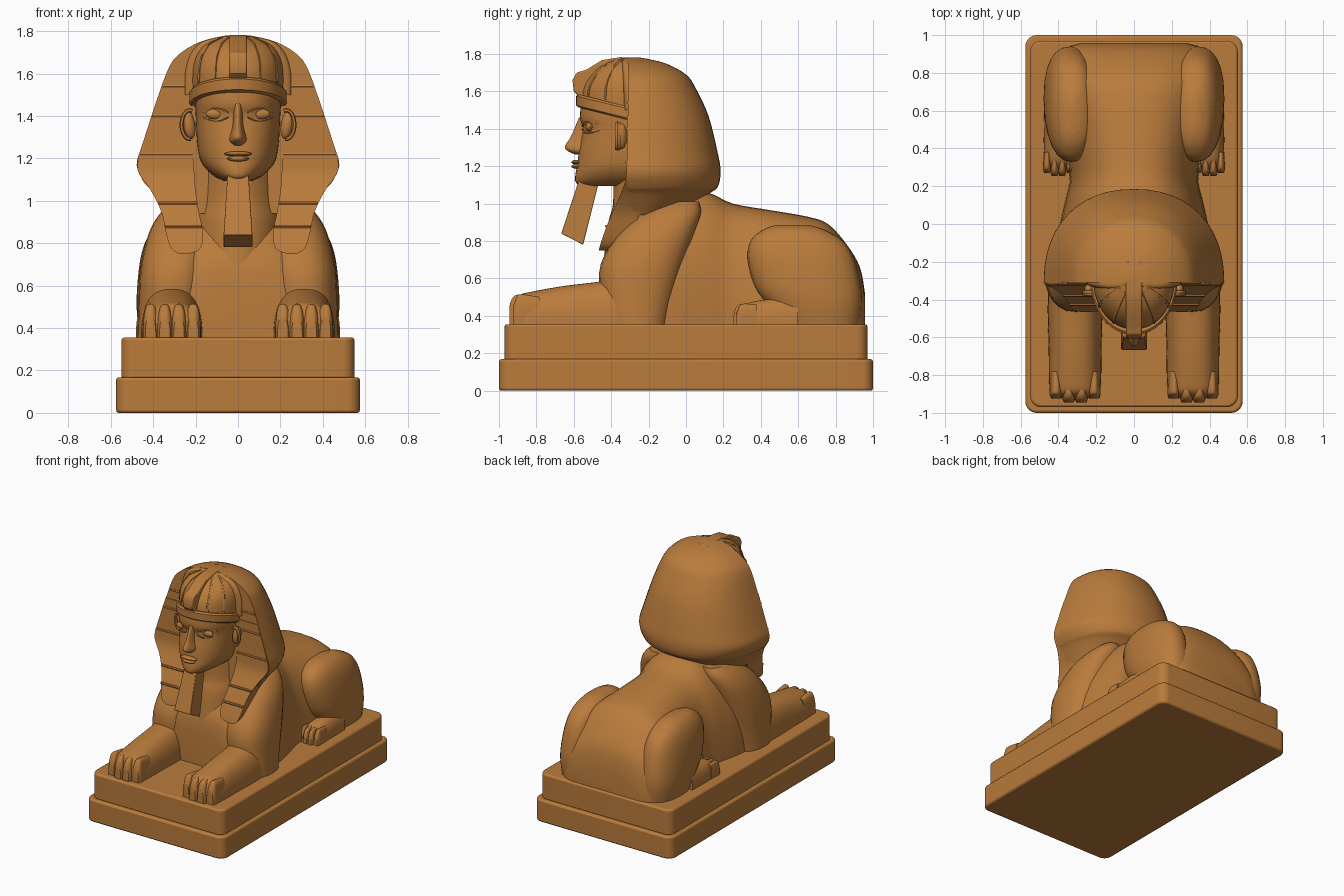
import bpy, bmesh, math
from mathutils import Matrix

stone = bpy.data.materials.new("warm_stone")
stone.diffuse_color = (0.49, 0.2, 0.045, 1)


def finish(name, bm, mirror=False, bevel=0):
    bmesh.ops.recalc_face_normals(bm, faces=bm.faces)
    me = bpy.data.meshes.new(name)
    bm.to_mesh(me)
    bm.free()
    me.materials.append(stone)
    ob = bpy.data.objects.new(name, me)
    bpy.context.collection.objects.link(ob)
    bpy.ops.object.select_all(action='DESELECT')
    ob.select_set(True)
    bpy.context.view_layer.objects.active = ob
    bpy.ops.object.shade_smooth_by_angle(angle=math.radians(38))
    if mirror:
        ob.modifiers.new("mirror", 'MIRROR')
    if bevel:
        m = ob.modifiers.new("bevel", 'BEVEL')
        m.width, m.segments, m.angle_limit = bevel, 2, math.radians(40)
    return ob


def smooth(st, n=4):
    """Catmull-Rom through station tuples."""
    out = []
    for i in range(len(st) - 1):
        p = [st[max(i - 1, 0)], st[i], st[i + 1], st[min(i + 2, len(st) - 1)]]
        for k in range(n):
            t = k / n
            out.append(tuple(0.5 * (2 * b + (c - a) * t + (2 * a - 5 * b + 4 * c - d) * t * t
                                    + (3 * b - a - 3 * c + d) * t ** 3) for a, b, c, d in zip(*p)))
    return out + [st[-1]]


def loft(name, rings, mirror=False, bevel=0):
    bm = bmesh.new()
    vs = [[bm.verts.new(p) for p in r] for r in rings]
    n = len(vs[0])
    for a, b in zip(vs, vs[1:]):
        for i in range(n):
            j = (i + 1) % n
            bm.faces.new((a[i], a[j], b[j], b[i]))
    bm.faces.new(vs[0])
    bm.faces.new(vs[-1])
    return finish(name, bm, mirror, bevel)


def sp(v, e):
    return math.copysign(abs(v) ** e, v) if abs(v) > 1e-6 else 0


ARC = [math.pi * i / 24 for i in range(25)]


def mound(y, w, top, cx=0, e=0.8):      # arch standing on the plinth
    return [(cx + w * sp(math.cos(a), e), y, 0.35 + (top - 0.35) * sp(math.sin(a), e)) for a in ARC]


def half(z, w, y0, y1, dip=0, e=1.0):   # half oval slice, flat at y0
    return [(w * sp(math.cos(a), e), y0 + (y1 - y0) * sp(math.sin(a), e),
             z - dip * (1 - math.sin(a))) for a in ARC]


def oval(z, cx, rx, ya, yb, e=0.85):    # full oval slice
    return [(cx + rx * sp(math.cos(2 * a), e), (ya + yb) / 2 + (yb - ya) / 2 * sp(math.sin(2 * a), e), z)
            for a in ARC[:-1]]


def ball(name, c, r, mirror=True, tilt=0):
    bm = bmesh.new()
    m = Matrix.Translation(c) @ Matrix.Rotation(tilt, 4, 'Y') @ Matrix.Diagonal((*r, 1))
    bmesh.ops.create_uvsphere(bm, u_segments=16, v_segments=10, radius=1, matrix=m)
    return finish(name, bm, mirror)


def rod(name, pts, r, mirror=True):     # thin ridge running along x
    loft(name, [[(x, y + r * math.cos(k * math.pi / 3), z + r * math.sin(k * math.pi / 3))
                 for k in range(6)] for x, y, z in pts], mirror)


# Two-step plinth with rounded corners
for name, hx, hy, z0, z1 in (("plinth_lower", 0.575, 1.0, 0, 0.168), ("plinth_upper", 0.55, 0.97, 0.16, 0.355)):
    bm = bmesh.new()
    bmesh.ops.create_cube(bm, size=1, matrix=Matrix.Translation((0, 0, (z0 + z1) / 2))
                          @ Matrix.Diagonal((2 * hx, 2 * hy, z1 - z0, 1)))
    ed = [e for e in bm.edges if abs(e.verts[0].co.z - e.verts[1].co.z) > 0.05]
    bmesh.ops.bevel(bm, geom=ed, offset=0.06, segments=6, profile=0.5, affect='EDGES')
    finish(name, bm, bevel=0.012)

# Lion body
loft("body", [mound(*s) for s in smooth([
    (-0.45, 0.22, 0.62), (-0.42, 0.34, 0.76), (-0.3, 0.4, 0.91), (-0.1, 0.41, 1.02), (0.1, 0.37, 1.06),
    (0.25, 0.34, 1.0), (0.45, 0.37, 0.965), (0.65, 0.42, 0.93), (0.76, 0.43, 0.89), (0.86, 0.41, 0.78),
    (0.93, 0.36, 0.66), (0.957, 0.28, 0.52)])])
loft("shoulder", [oval(*s) for s in smooth([
    (0.35, 0.31, 0.165, -0.44, -0.09), (0.5, 0.31, 0.16, -0.46, -0.06), (0.68, 0.3, 0.16, -0.455, -0.01),
    (0.85, 0.27, 0.15, -0.35, 0.05), (0.95, 0.24, 0.12, -0.24, 0.08), (1.01, 0.22, 0.07, -0.12, 0.07)])], True)

# Front legs and paws
loft("front_leg", [mound(y, w, t, 0.312) for y, w, t in smooth([
    (-0.3, 0.14, 0.62), (-0.45, 0.145, 0.585), (-0.65, 0.14, 0.56), (-0.82, 0.138, 0.53),
    (-0.89, 0.13, 0.51), (-0.92, 0.11, 0.46)])], True)
for i in range(4):
    cx = 0.312 + (i - 1.5) * 0.067
    y = -0.945 if i in (1, 2) else -0.925
    loft("front_toe", [mound(a, w, t, cx, 0.7) for a, w, t in smooth([
        (-0.78, 0.03, 0.5), (-0.88, 0.035, 0.515), (y + 0.02, 0.034, 0.5), (y, 0.025, 0.45)])], True)

# Haunches and hind paws
loft("haunch", [oval(*s) for s in smooth([
    (0.35, 0.32, 0.14, 0.5, 0.93), (0.45, 0.33, 0.145, 0.44, 0.94), (0.55, 0.335, 0.143, 0.37, 0.935),
    (0.7, 0.33, 0.135, 0.33, 0.9), (0.8, 0.325, 0.115, 0.345, 0.84), (0.86, 0.32, 0.08, 0.41, 0.74),
    (0.885, 0.32, 0.03, 0.48, 0.66)])], True)
loft("hind_foot", [mound(y, w, t, 0.395) for y, w, t in smooth([
    (0.6, 0.08, 0.5), (0.45, 0.083, 0.49), (0.34, 0.08, 0.47), (0.29, 0.07, 0.43)])], True)
for i in range(4):
    y = 0.255 if i in (1, 2) else 0.27
    loft("hind_toe", [mound(a, w, t, 0.4 + (i - 1.5) * 0.04, 0.7) for a, w, t in smooth([
        (0.38, 0.018, 0.46), (0.31, 0.021, 0.465), (y + 0.015, 0.02, 0.45), (y, 0.014, 0.41)], 3)], True)

# Headcloth: hanging back, crown, front lappets
CLOTH = [(0.94, 0.34, -0.02), (1.05, 0.41, 0.12), (1.09, 0.445, 0.17), (1.17, 0.478, 0.185), (1.27, 0.45, 0.17),
         (1.47, 0.385, 0.12), (1.62, 0.33, 0.05), (1.69, 0.28, 0.0), (1.75, 0.18, -0.11), (1.78, 0.06, -0.24)]
loft("headcloth_back", [half(z, w, -0.31, y, 0, 0.9) for z, w, y in smooth(CLOTH)])
loft("headcloth_crown", [half(z, w, -0.3, y) for z, w, y in smooth([
    (1.47, 0.212, -0.56), (1.6, 0.215, -0.555), (1.68, 0.2, -0.515), (1.74, 0.155, -0.45), (1.775, 0.07, -0.36)])])
loft("crown_rim", [half(z, w, -0.3, y, 0, 0.5) for z, w, y in smooth([
    (1.5, 0.25, -0.335), (1.6, 0.25, -0.34), (1.69, 0.225, -0.345), (1.75, 0.17, -0.345), (1.777, 0.07, -0.33)])])
LAP = smooth([(0.75, 0.235, 0.275, -0.465), (0.775, 0.178, 0.315, -0.46), (0.85, 0.165, 0.34, -0.435),
              (0.95, 0.185, 0.362, -0.395), (1.05, 0.2, 0.412, -0.35), (1.12, 0.205, 0.462, -0.325),
              (1.18, 0.21, 0.474, -0.318), (1.3, 0.215, 0.44, -0.315), (1.47, 0.2, 0.385, -0.315)])
loft("lappet", [[(a, y, z), (b, y, z), (b - 0.02, y + 0.15, z), (a, y + 0.15, z)] for z, a, b, y in LAP], True)
for z, a, b, y in ((0.88, 0.172, 0.345, -0.426), (0.99, 0.19, 0.375, -0.378), (1.22, 0.215, 0.462, -0.317),
                   (1.4, 0.23, 0.405, -0.315), (1.54, 0.25, 0.355, -0.31)):
    rod("cloth_fold", [(a, y, z), (b, y, z)], 0.008)
for k in (0.5, 0.85):                   # crown pleats
    pts = [(k * w, -0.3 + (y + 0.3) * math.sqrt(1 - k * k), z) for z, w, y in (
        (1.56, 0.216, -0.558), (1.62, 0.213, -0.55), (1.68, 0.2, -0.515), (1.74, 0.155, -0.45), (1.77, 0.09, -0.37))]
    loft("crown_pleat", [[(x - 0.008, y, z), (x, y - 0.007, z + 0.004), (x + 0.008, y, z),
                          (x, y + 0.02, z - 0.01)] for x, y, z in pts], True)

# Headband and brow ornament
loft("headband", [half(z, w, -0.3, y, 0.07) for z, w, y in (
    (1.515, 0.222, -0.575), (1.525, 0.23, -0.588), (1.575, 0.23, -0.588), (1.585, 0.222, -0.575))])
ORN = [(-0.57, 1.57), (-0.6, 1.6), (-0.607, 1.66), (-0.585, 1.7), (-0.535, 1.715), (-0.45, 1.767),
       (-0.35, 1.783), (-0.2, 1.775), (-0.2, 1.7), (-0.45, 1.58)]
loft("brow_ornament", [[(x, y, z) for y, z in ORN] for x in (-0.043, 0.043)], bevel=0.008)

# Neck and face
loft("neck", [half(*s) for s in smooth([
    (0.7, 0.22, -0.1, -0.44), (0.9, 0.22, -0.1, -0.415), (1.0, 0.21, -0.1, -0.39), (1.18, 0.2, -0.1, -0.39)])])
loft("face", [half(z, w, -0.3, y, 0, 0.9) for z, w, y in smooth([
    (1.095, 0.07, -0.565), (1.115, 0.11, -0.59), (1.15, 0.15, -0.592), (1.2, 0.18, -0.583), (1.28, 0.193, -0.572),
    (1.37, 0.198, -0.555), (1.41, 0.2, -0.552), (1.46, 0.203, -0.567), (1.54, 0.205, -0.56)])])
loft("nose", [half(z, w, -0.5, y) for z, w, y in smooth([
    (1.262, 0.026, -0.59), (1.28, 0.044, -0.63), (1.305, 0.042, -0.648), (1.36, 0.028, -0.615),
    (1.46, 0.024, -0.572)])])
ball("upper_lip", (0, -0.585, 1.222), (0.065, 0.028, 0.012), False)
ball("lower_lip", (0, -0.585, 1.199), (0.052, 0.028, 0.013), False)
ball("eye", (0.105, -0.517, 1.41), (0.048, 0.02, 0.025))
for name, s, h, r in (("eyebrow", 0.055, 0.02, 0.009), ("upper_lid", 0.012, 0.02, 0.006), ("lower_lid", -0.01, -0.018, 0.005)):
    pts = []
    for i in range(9):
        x = 0.045 + 0.12 * i / 8
        pts.append((x, -0.305 - 0.252 * (1 - (x / 0.2) ** 2.2) ** 0.45, 1.405 + s + h * math.sin(math.pi * i / 8)))
    rod(name, pts, r)
ball("ear", (0.232, -0.345, 1.36), (0.03, 0.03, 0.07), tilt=0.15)
loft("ear_rim", [[(0.228 + (0.038 + 0.01 * math.cos(b)) * math.cos(a), -0.365 + 0.016 * math.sin(b),
                   1.36 + (0.068 + 0.01 * math.cos(b)) * math.sin(a)) for b in [k * math.pi / 3 for k in range(6)]]
                 for a in [-1.7 + 3.6 * i / 14 for i in range(15)]], True)

# Ceremonial beard
loft("beard", [[(-w, a, za), (w, a, za), (w, b, zb), (-w, b, zb)] for w, a, za, b, zb in (
    (0.05, -0.575, 1.12, -0.465, 1.12), (0.068, -0.667, 0.84, -0.55, 0.78))], bevel=0.004)
